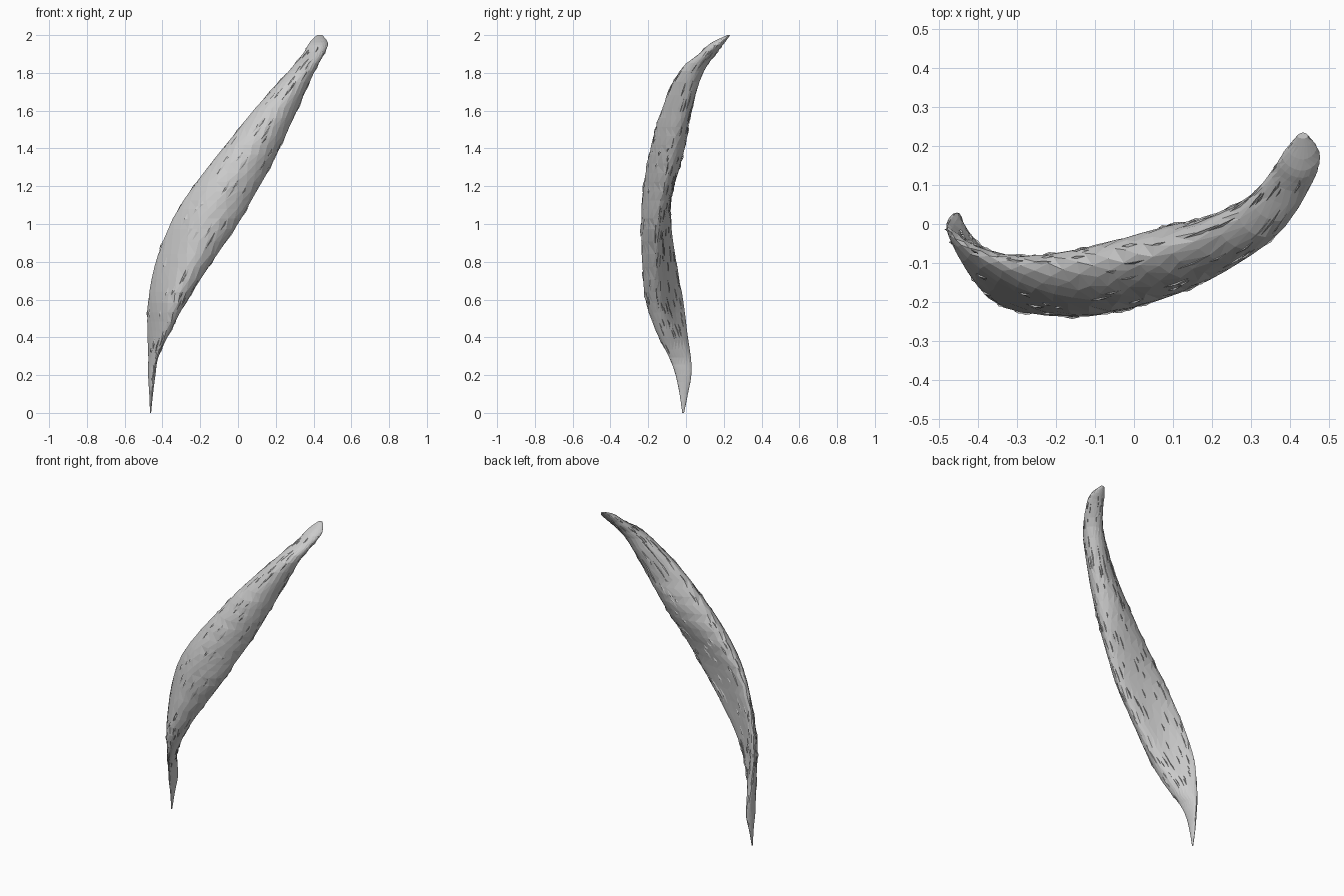
import bpy, bmesh, math, random
from mathutils import Vector

if "Cube" in bpy.data.objects:
    bpy.data.objects.remove(bpy.data.objects["Cube"])

random.seed(4)

# Key cross-sections: height, then x,y of left edge, front, right edge, back
SECTIONS = [
    (0.00, -.466, -.015, -.463, -.020, -.460, -.015, -.463, -.010),
    (0.10, -.470, -.008, -.458, -.034, -.450, -.012, -.460, .010),
    (0.20, -.476, -.010, -.452, -.055, -.437, -.020, -.450, .028),
    (0.30, -.475, .000, -.438, -.088, -.420, -.058, -.446, .018),
    (0.45, -.479, -.010, -.390, -.160, -.350, -.110, -.425, -.030),
    (0.60, -.475, -.025, -.350, -.207, -.267, -.150, -.375, -.075),
    (0.80, -.435, -.060, -.265, -.228, -.137, -.155, -.290, -.100),
    (1.00, -.360, -.095, -.170, -.237, .000, -.150, -.180, -.100),
    (1.15, -.272, -.105, -.100, -.231, .085, -.130, -.080, -.078),
    (1.30, -.160, -.100, -.005, -.210, .170, -.100, .040, -.033),
    (1.45, -.040, -.085, .100, -.176, .243, -.068, .135, .004),
    (1.60, .080, -.060, .205, -.130, .312, -.025, .225, .026),
    (1.80, .260, .015, .340, -.040, .402, .040, .335, .090),
    (1.91, .350, .115, .420, .080, .460, .130, .395, .165),
    (1.96, .378, .170, .435, .135, .476, .180, .425, .205),
    (2.00, .418, .225, .433, .219, .446, .225, .433, .234),
]
RINGS, SIDES = 46, 20


def hermite(a, b, ta, tb, t):
    return (a * (2*t**3 - 3*t*t + 1) + ta * (t**3 - 2*t*t + t)
            + b * (3*t*t - 2*t**3) + tb * (t**3 - t*t))


def section(s):
    """Smoothly interpolated key section, s from 0 to 1."""
    f = s * (len(SECTIONS) - 1)
    i = min(int(f), len(SECTIONS) - 2)
    t = f - i
    p = [SECTIONS[min(max(k, 0), len(SECTIONS) - 1)] for k in (i-1, i, i+1, i+2)]
    return [hermite(b, c, (c-a)/2, (d-b)/2, t) for a, b, c, d in zip(*p)]


def surface(s, u):
    """Point on the husk: s along the length, u around (0 to 1)."""
    k = section(s)
    pts = [Vector((k[1+2*j], k[2+2*j], k[0])) for j in range(4)]
    f = (u % 1) * 4
    j = int(f) % 4
    a, b, c, d = (pts[(j+n) % 4] for n in (-1, 0, 1, 2))
    return hermite(b, c, (c-a)*.72, (d-b)*.72, f - int(f))


def make_object(name, bm, mat):
    mesh = bpy.data.meshes.new(name)
    bm.to_mesh(mesh)
    bm.free()
    mesh.materials.append(mat)
    obj = bpy.data.objects.new(name, mesh)
    bpy.context.collection.objects.link(obj)
    return obj


grey = bpy.data.materials.new("pale grey")
grey.diffuse_color = (0.6, 0.6, 0.6, 1)
grey.use_nodes = True
grey.node_tree.nodes["Principled BSDF"].inputs["Base Color"].default_value = grey.diffuse_color

# Curved husk: faceted loft with slightly uneven fibres
bm = bmesh.new()
rings = []
for r in range(RINGS + 1):
    s = r / RINGS
    rough = 0.18 * math.sin(math.pi * s)
    rings.append([bm.verts.new(surface(s, (j + random.uniform(-rough, rough)
                                           + 0.5 * (r % 2)) / SIDES))
                  for j in range(SIDES)])
for low, high in zip(rings, rings[1:]):
    for j in range(SIDES):
        n = (j + 1) % SIDES
        bm.faces.new((low[j], low[n], high[n], high[j]))
bm.faces.new(rings[0][::-1])
bm.faces.new(rings[-1])
bmesh.ops.triangulate(bm, faces=bm.faces[:])
bmesh.ops.recalc_face_normals(bm, faces=bm.faces[:])
make_object("curved_husk", bm, grey)

# Loose fibres: thin slivers lying along the husk with slightly lifted edges
bm = bmesh.new()
for _ in range(170):
    s, u = random.uniform(.2, .88), random.random()
    length, width = random.uniform(.015, .04), random.uniform(.008, .016)
    a, b = surface(s, u), surface(s + length, u)
    side = surface(s + length / 2, u + width)
    normal = (side - a).cross(b - a).normalized()
    lifted = surface(s + length / 2, u) + normal * 0.005
    va, vb, vs, vl = (bm.verts.new(p) for p in (a, b, side, lifted))
    bm.faces.new((va, vs, vl))
    bm.faces.new((vs, vb, vl))
    bm.faces.new((va, vl, vb))
make_object("loose_fibres", bm, grey)
